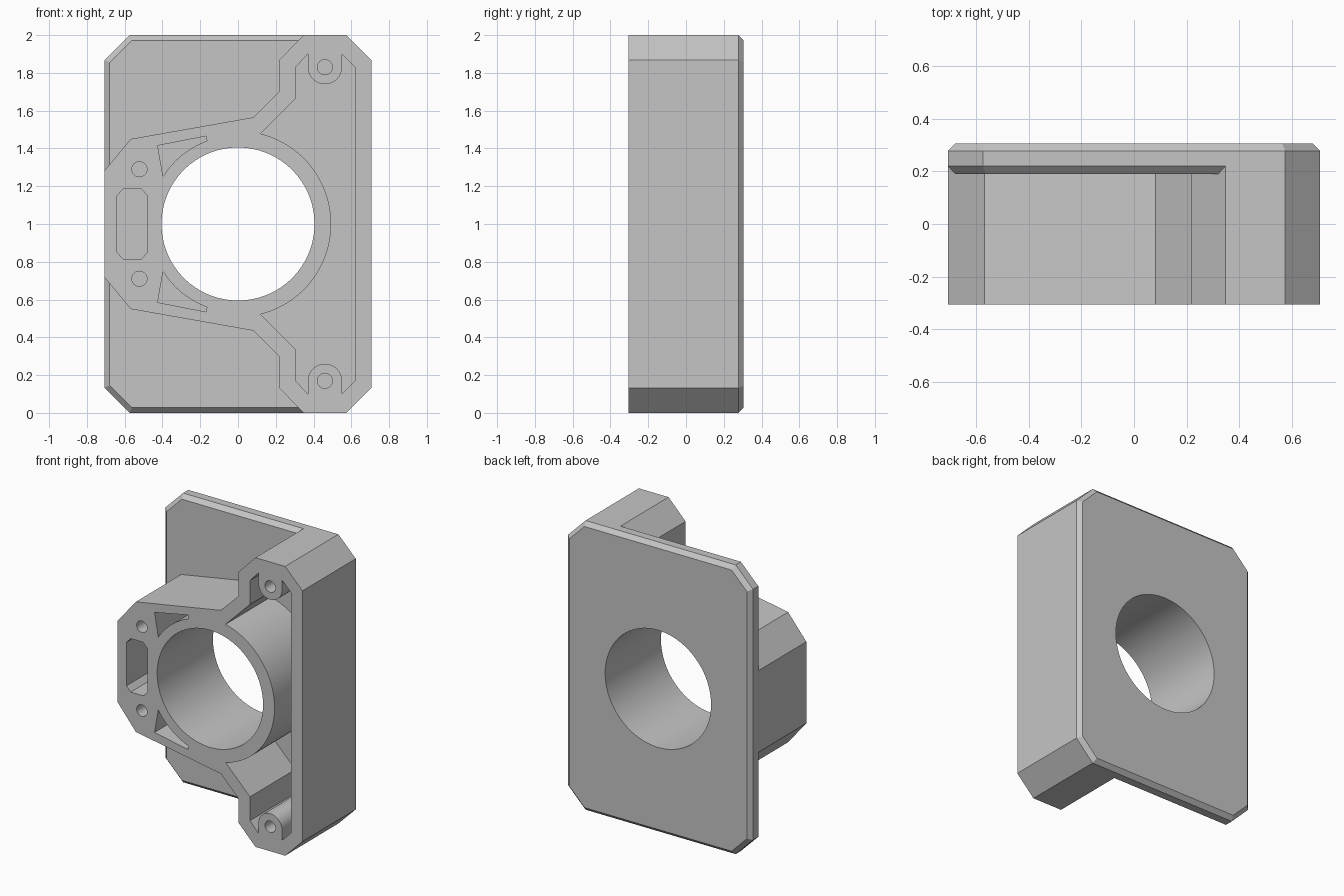
import bpy, bmesh
from math import sin, cos, radians

if "Cube" in bpy.data.objects:
    bpy.data.objects.remove(bpy.data.objects["Cube"])

HW, C, MID = 0.707, 0.133, 1.0          # half width, corner cut, height of the symmetry plane
FRONT, BACK, FLOOR = -0.305, 0.305, 0.19

grey = bpy.data.materials.new("plain grey")
grey.use_nodes = True
grey.diffuse_color = (0.56, 0.56, 0.56, 1)
grey.node_tree.nodes["Principled BSDF"].inputs["Base Color"].default_value = (0.56, 0.56, 0.56, 1)


def arc(cx, cz, r, a0, a1, n):
    steps = [radians(a0 + (a1 - a0) * i / n) for i in range(n + 1)]
    return [(cx + r * cos(a), cz + r * sin(a)) for a in steps]


def flip(pts):
    return [(x, -z) for x, z in reversed(pts)]


def mirrored(half):
    """Close an upper half outline with its reflection below the middle."""
    return half + [p for p in flip(half) if p[1] < -1e-5]


def loft(bm, sections):
    """Solid through matching outlines, each given as (y, points)."""
    rings = [[bm.verts.new((x, y, z + MID)) for x, z in pts] for y, pts in sections]
    faces = [bm.faces.new(rings[0]), bm.faces.new(rings[-1])]
    n = len(rings[0])
    for a, b in zip(rings, rings[1:]):
        for i in range(n):
            j = (i + 1) % n
            faces.append(bm.faces.new((a[i], a[j], b[j], b[i])))
    bmesh.ops.recalc_face_normals(bm, faces=faces)


def prism(bm, pts, y0, y1):
    loft(bm, [(y0, pts), (y1, pts)])


def make(name, bm):
    me = bpy.data.meshes.new(name)
    bm.to_mesh(me)
    bm.free()
    ob = bpy.data.objects.new(name, me)
    bpy.context.collection.objects.link(ob)
    me.materials.append(grey)
    return ob


def combine(target, tool, operation):
    mod = target.modifiers.new(operation.lower(), "BOOLEAN")
    mod.operation, mod.solver, mod.object = operation, "EXACT", tool
    bpy.context.view_layer.objects.active = target
    bpy.ops.object.modifier_apply(modifier=mod.name)
    bpy.data.objects.remove(tool)


# Back plate: cut-corner panel with bevelled rims on both sides
def panel(inset):
    w, h, c = HW - inset, 1 - inset, C - inset * 0.586
    return mirrored([(w, h - c), (w - c, h), (c - w, h), (-w, h - c)])


bm = bmesh.new()
loft(bm, [(FLOOR, panel(0.028)), (0.22, panel(0)), (0.277, panel(0)), (BACK, panel(0.028))])
bracket = make("mounting_bracket", bm)

# Raised housing: side column flowing into the collar and the outer lug
bm = bmesh.new()
prism(bm, mirrored([(HW, 1 - C), (HW - C, 1), (0.347, 1), (0.217, 0.867), (0.217, 0.7),
                    (0.082, 0.565), (-0.568, 0.45), (-HW, 0.282)]), FRONT, 0.25)
combine(bracket, make("housing", bm), "UNION")

# Openings sunk from the front face
bm = bmesh.new()
TOP = FRONT - 0.1
prism(bm, arc(0, 0, 0.405, 0, 358.125, 191), TOP, BACK + 0.1)     # main bore
prism(bm, mirrored([(0.62, 0.83), (0.55, 0.90)]                   # column pocket around the bosses
                   + arc(0.46, 0.83, 0.09, 0, -180, 24)
                   + [(0.37, 0.90), (0.305, 0.83), (0.305, 0.665)]
                   + arc(0, 0, 0.493, 76, 0, 40)), TOP, FLOOR)
prism(bm, mirrored([(-0.48, 0.15), (-0.512, 0.185), (-0.608, 0.185), (-0.64, 0.15)]),
      TOP, FLOOR)                                                  # lug slot
web = [(-0.425, 0.415), (-0.17, 0.465)] + arc(0, 0, 0.47, 110.5, 147.6, 16)
for shape in (web, arc(-0.522, 0.29, 0.04, 0, 345, 23), arc(0.46, 0.83, 0.04, 0, 345, 23)):
    prism(bm, shape, TOP, FLOOR)                                   # web pockets and screw holes
    prism(bm, flip(shape), TOP, FLOOR)
combine(bracket, make("cutter", bm), "DIFFERENCE")

# Smooth round walls, crisp edges
bpy.ops.object.select_all(action="DESELECT")
bracket.select_set(True)
bpy.context.view_layer.objects.active = bracket
bpy.ops.object.shade_smooth_by_angle(angle=radians(20))
